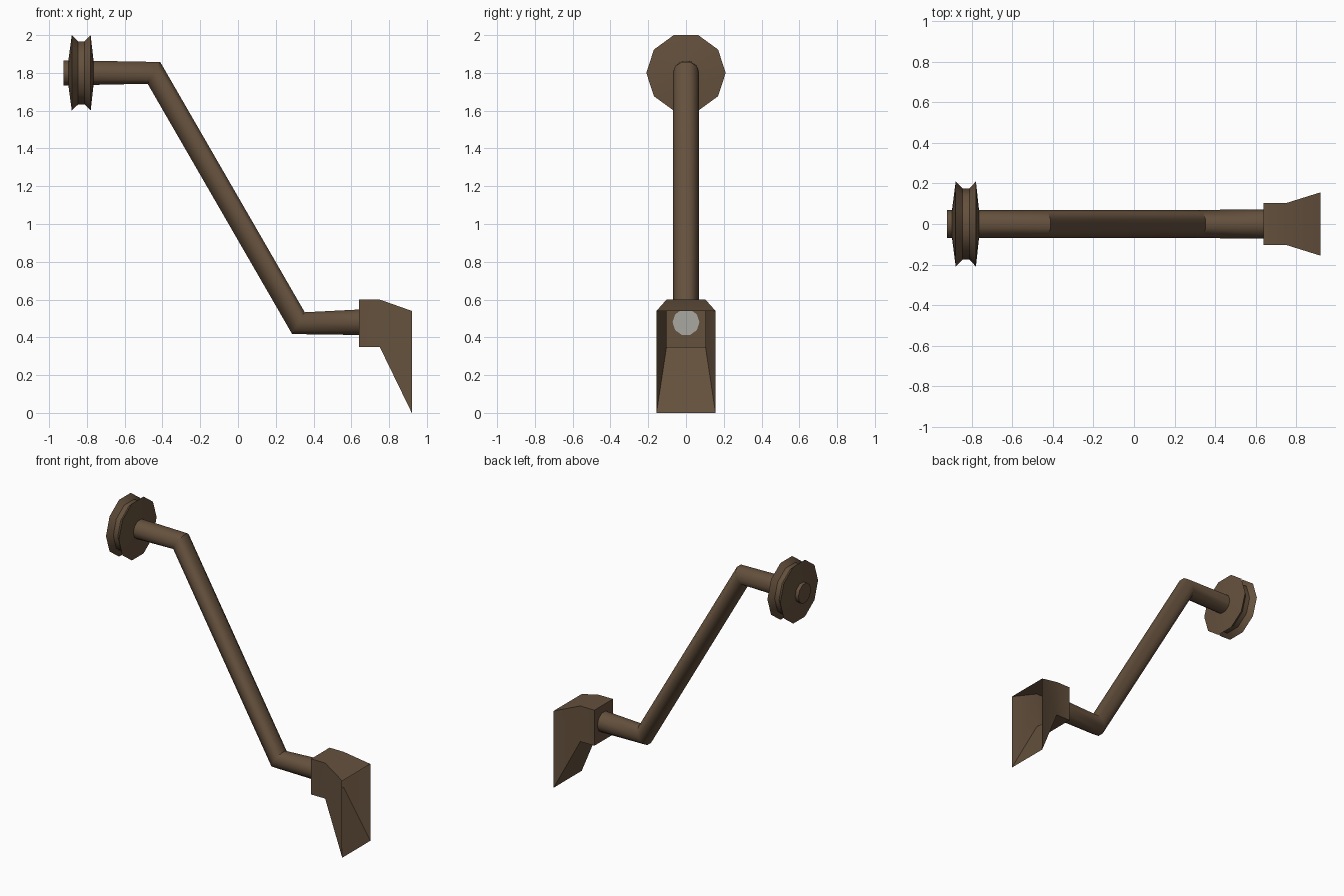
import bpy, bmesh
from math import cos, sin, tau, radians

cube = bpy.data.objects.get("Cube")
if cube:
    bpy.data.objects.remove(cube)


def material(name, color):
    mat = bpy.data.materials.new(name)
    mat.use_nodes = True
    mat.diffuse_color = (*color, 1)
    mat.node_tree.nodes["Principled BSDF"].inputs["Base Color"].default_value = (*color, 1)
    return mat


brown = material("brown", (0.13, 0.082, 0.047))
grey = material("pale grey", (0.40, 0.39, 0.35))
SIDES = 10


def ring(x, z, radius, tilt=0):
    """Ring around the x axis, leaning by tilt in the xz plane."""
    points = []
    for i in range(SIDES):
        a = tau * i / SIDES
        up = radius * sin(a)
        points.append((x + up * sin(tilt), radius * cos(a), z + up * cos(tilt)))
    return points


def loft(name, sections, cap_start=True, cap_end=True, end_material=0):
    """Skin a list of matching cross-sections."""
    bm = bmesh.new()
    loops = [[bm.verts.new(p) for p in s] for s in sections]
    n = len(loops[0])
    for a, b in zip(loops, loops[1:]):
        for i in range(n):
            j = (i + 1) % n
            bm.faces.new((a[i], a[j], b[j], b[i]))
    if cap_start:
        bm.faces.new(loops[0])
    if cap_end:
        bm.faces.new(loops[-1]).material_index = end_material
    bmesh.ops.recalc_face_normals(bm, faces=bm.faces[:])
    mesh = bpy.data.meshes.new(name)
    bm.to_mesh(mesh)
    bm.free()
    mesh.materials.append(brown)
    mesh.materials.append(grey)
    obj = bpy.data.objects.new(name, mesh)
    bpy.context.collection.objects.link(obj)
    bpy.ops.object.select_all(action='DESELECT')
    obj.select_set(True)
    bpy.context.view_layer.objects.active = obj
    bpy.ops.object.shade_smooth_by_angle(angle=radians(40))
    return obj


# Bent pipe with mitred elbows and a pale end inside the spout
bend = radians(30)
loft("bent_pipe", [
    ring(-0.923, 1.80, 0.07),
    ring(-0.445, 1.80, 0.07, bend),
    ring(0.32, 0.475, 0.07, bend),
    ring(0.645, 0.48, 0.071),
], end_material=1)

# Grooved wheel
profile = [(-0.898, 0.07), (-0.88, 0.21), (-0.847, 0.176),
           (-0.812, 0.176), (-0.78, 0.21), (-0.765, 0.07)]
loft("grooved_wheel", [ring(x, 1.80, r) for x, r in profile])


# Hollow flared spout, open at its far end
def rectangle(x, half_width, low, high):
    return [(x, -half_width, low), (x, half_width, low),
            (x, half_width, high), (x, -half_width, high)]


loft("flared_spout", [
    rectangle(0.64, 0.103, 0.35, 0.60),
    rectangle(0.75, 0.103, 0.35, 0.60),
    rectangle(0.92, 0.156, 0.0, 0.54),
], cap_end=False)
